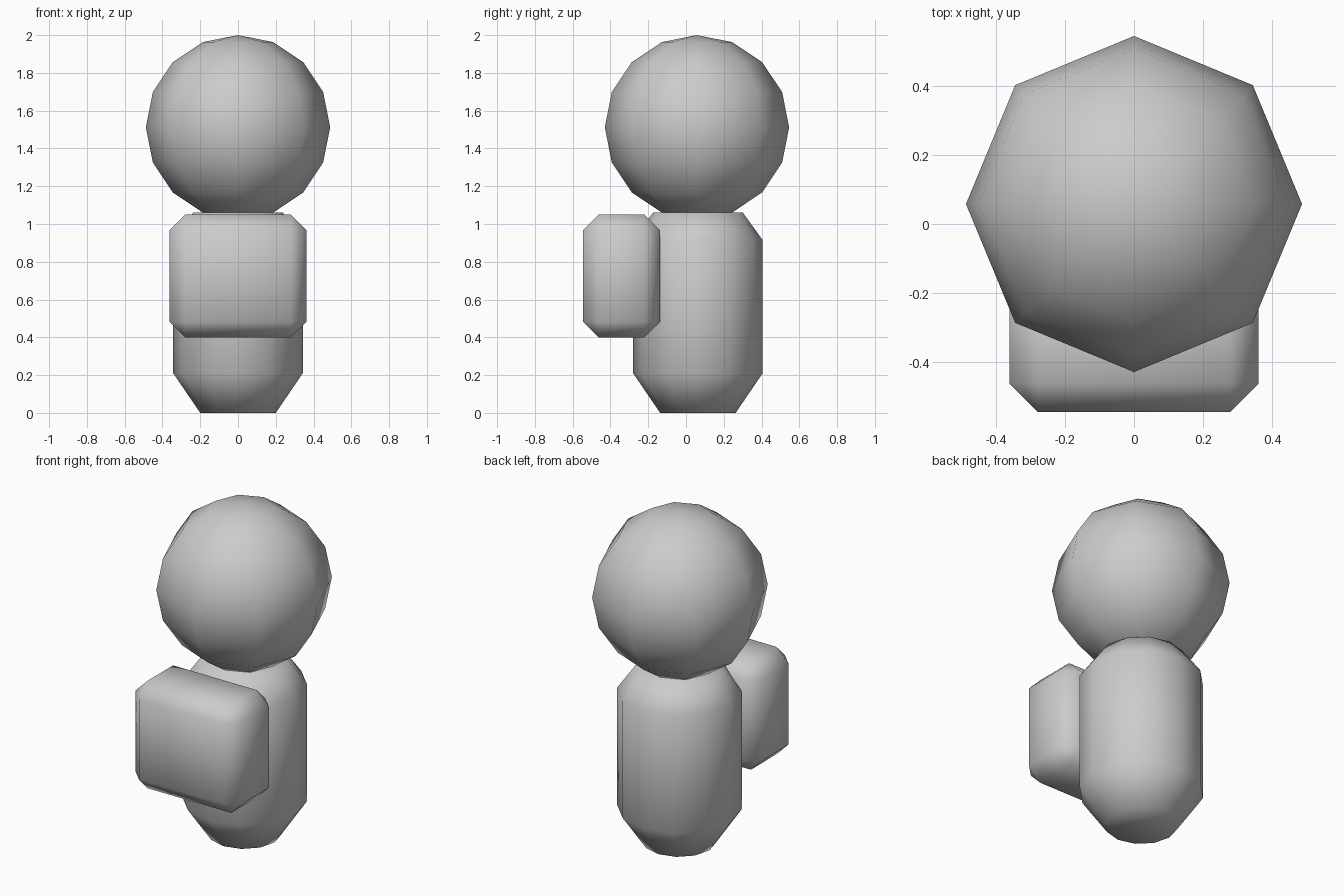
import bpy, bmesh, math

if "Cube" in bpy.data.objects:
    bpy.data.objects.remove(bpy.data.objects["Cube"])


def finish(name, bm):
    bmesh.ops.recalc_face_normals(bm, faces=bm.faces)
    mesh = bpy.data.meshes.new(name)
    bm.to_mesh(mesh)
    bm.free()
    mesh.shade_smooth()
    obj = bpy.data.objects.new(name, mesh)
    bpy.context.collection.objects.link(obj)
    return obj


def lathe(name, profile, sides):
    """Capped solid of revolution from (radius, z) points."""
    bm = bmesh.new()
    steps = [2 * math.pi * i / sides for i in range(sides)]
    rings = [[bm.verts.new((r * math.cos(a), r * math.sin(a), z)) for a in steps]
             for r, z in profile]
    for low, high in zip(rings, rings[1:]):
        for i in range(sides):
            j = (i + 1) % sides
            bm.faces.new((low[i], low[j], high[j], high[i]))
    bm.faces.new(rings[0][::-1])
    bm.faces.new(rings[-1])
    return finish(name, bm)


# Head: low-poly ball
bm = bmesh.new()
bmesh.ops.create_uvsphere(bm, u_segments=8, v_segments=8, radius=0.488)
head = finish("head", bm)
head.location = (0, 0.058, 1.512)

# Body: twelve-sided pill with tapered ends
body = lathe("body", [(0.2, 0), (0.343, 0.21), (0.343, 0.915), (0.238, 1.06)], 12)
body.location = (0, 0.063, 0)

# Front pack: chamfered box
bm = bmesh.new()
bmesh.ops.create_cube(bm, size=1)
bmesh.ops.scale(bm, vec=(0.724, 0.408, 0.65), verts=bm.verts)
bmesh.ops.bevel(bm, geom=bm.edges[:], offset=0.083, segments=1, affect='EDGES')
pack = finish("front_pack", bm)
pack.location = (0, -0.342, 0.725)
